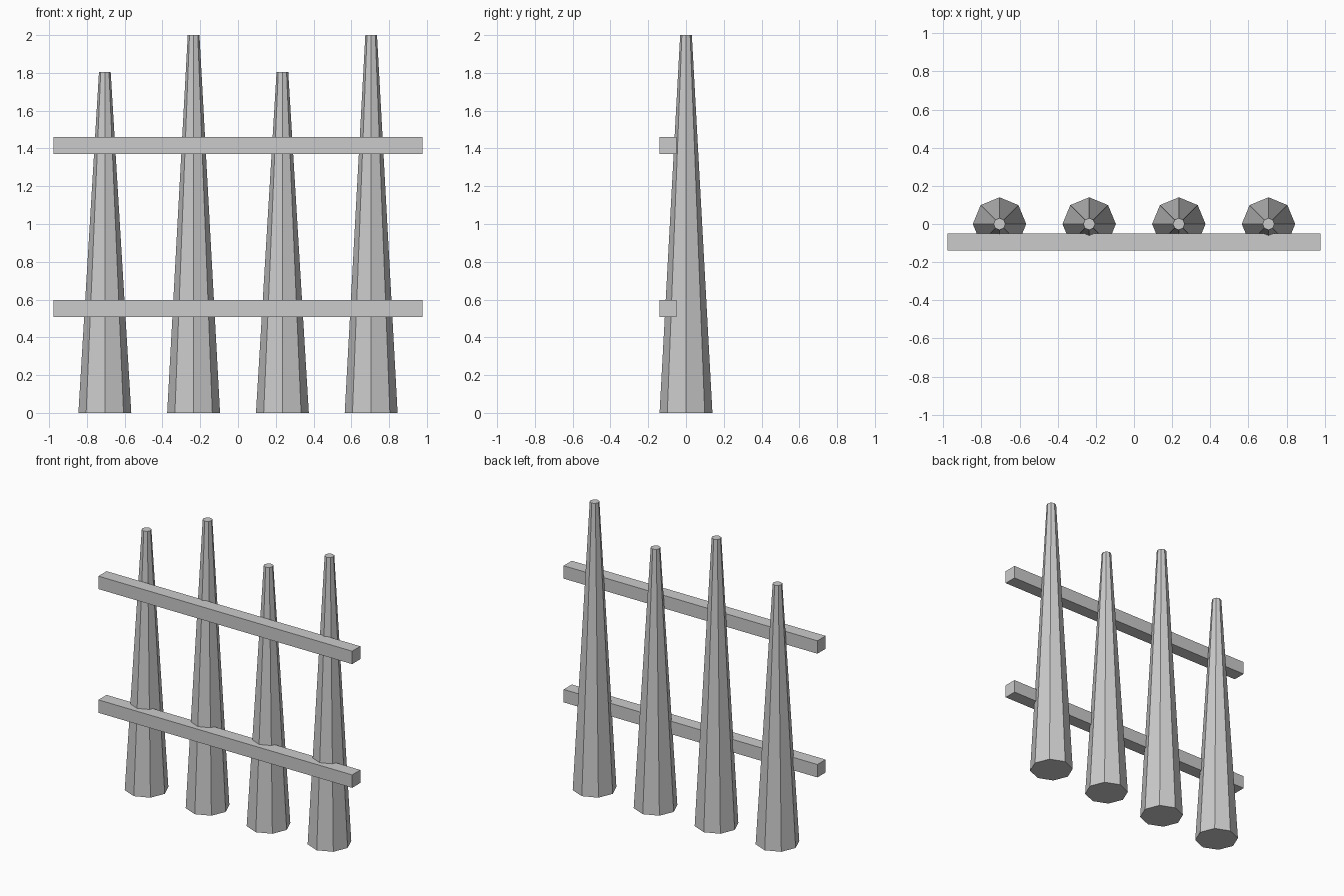
import bpy

if "Cube" in bpy.data.objects:
    bpy.data.objects.remove(bpy.data.objects["Cube"])

grey = bpy.data.materials.new("plain_grey")
grey.diffuse_color = (0.6, 0.6, 0.6, 1)
grey.use_nodes = True
grey.node_tree.nodes["Principled BSDF"].inputs["Base Color"].default_value = grey.diffuse_color


def finish(name):
    obj = bpy.context.object
    obj.name = name
    obj.data.materials.append(grey)
    return obj


# Tapered eight-sided posts, alternating short and tall
for i, height in enumerate((1.805, 2.0, 1.805, 2.0)):
    bpy.ops.mesh.primitive_cone_add(vertices=8, radius1=0.14, radius2=0.031, depth=height,
                                    location=(-0.705 + 0.47 * i, 0, height / 2))
    finish(f"post_{i + 1}")

# Square rails across the front of the posts
for name, z in (("lower_rail", 0.553), ("upper_rail", 1.415)):
    bpy.ops.mesh.primitive_cube_add(size=1, location=(0, -0.095, z))
    rail = finish(name)
    rail.scale = (1.956, 0.09, 0.09)
